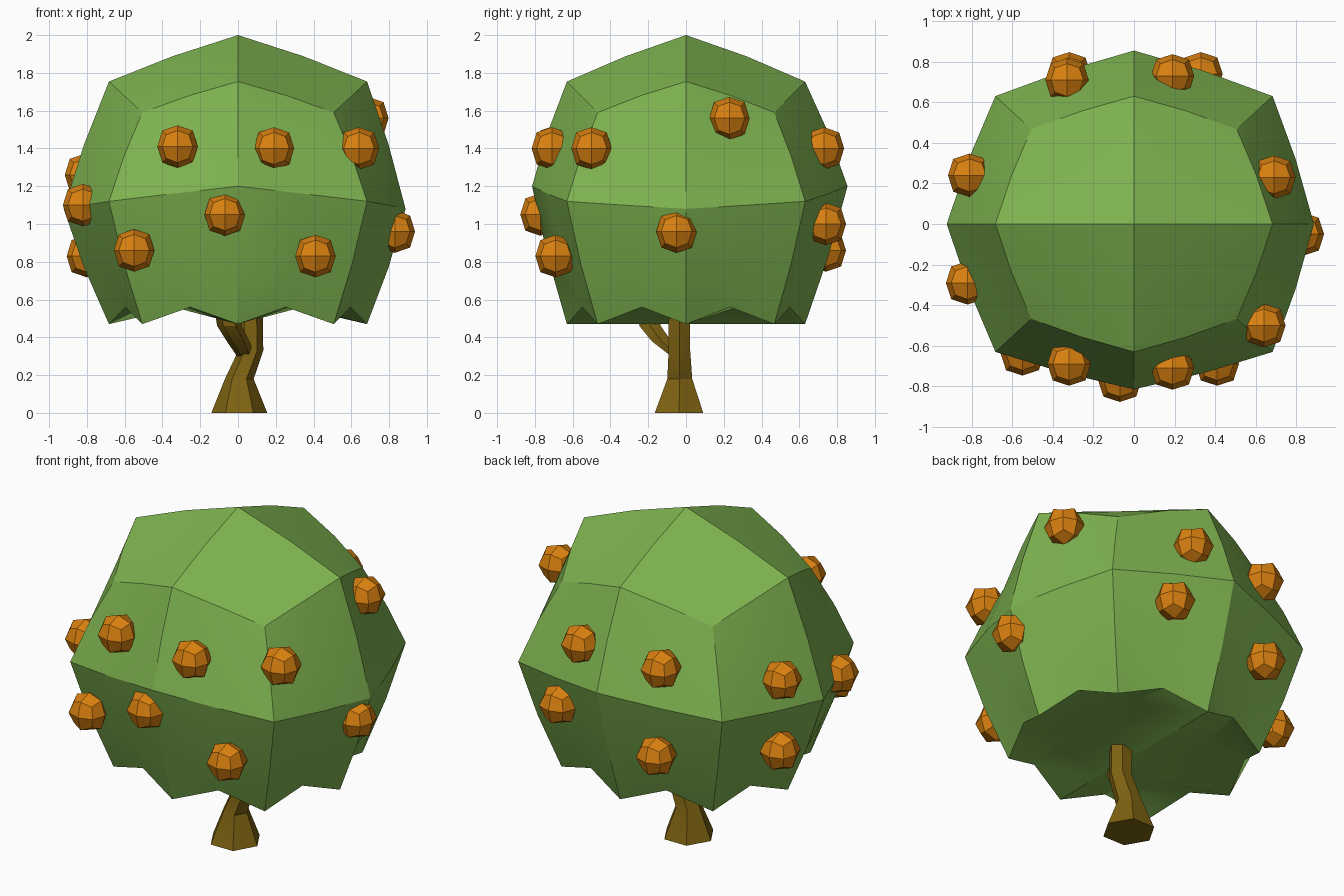
import bpy, bmesh, math
from mathutils import Vector

cube = bpy.data.objects.get("Cube")
if cube:
    bpy.data.objects.remove(cube, do_unlink=True)


def material(name, rgb):
    mat = bpy.data.materials.new(name)
    mat.use_nodes = True
    mat.diffuse_color = (*rgb, 1)
    mat.node_tree.nodes["Principled BSDF"].inputs["Base Color"].default_value = (*rgb, 1)
    return mat


leaf_green = material("leaf green", (0.21, 0.45, 0.08))
bark_brown = material("bark brown", (0.21, 0.125, 0.006))
fruit_orange = material("fruit orange", (0.70, 0.22, 0.005))


def finish(bm, name, mat, angle):
    bmesh.ops.recalc_face_normals(bm, faces=bm.faces)
    mesh = bpy.data.meshes.new(name)
    bm.to_mesh(mesh)
    bm.free()
    mesh.materials.append(mat)
    obj = bpy.data.objects.new(name, mesh)
    bpy.context.collection.objects.link(obj)
    bpy.ops.object.select_all(action='DESELECT')
    obj.select_set(True)
    bpy.context.view_layer.objects.active = obj
    bpy.ops.object.shade_smooth_by_angle(angle=math.radians(angle))
    return obj


def split(bm):
    bmesh.ops.subdivide_edges(bm, edges=bm.edges[:], cuts=1, use_grid_fill=True)


def rounded_cube():
    """Cube split once, with edge middles and corners pulled in."""
    bm = bmesh.new()
    bmesh.ops.create_cube(bm, size=2)
    split(bm)
    for v in bm.verts:
        axes = sum(abs(c) > 0.5 for c in v.co)
        v.co *= {1: 1.0, 2: 0.755, 3: 0.56}[axes]
    return bm


def tube(name, rings, sides=6):
    """Skin of horizontal rings given as x, y, z, radius."""
    bm = bmesh.new()
    loops = []
    for x, y, z, r in rings:
        loops.append([bm.verts.new((x + r * math.cos(math.tau * i / sides),
                                    y + r * math.sin(math.tau * i / sides), z))
                      for i in range(sides)])
    for a, b in zip(loops, loops[1:]):
        for i in range(sides):
            j = (i + 1) % sides
            bm.faces.new((a[i], a[j], b[j], b[i]))
    bm.faces.new(loops[0])
    bm.faces.new(loops[-1])
    return finish(bm, name, bark_brown, 30)


# Crown: faceted ball with a flattened, notched underside
bm = rounded_cube()
for v in bm.verts:
    x, y, z = v.co
    if z > 0.95:
        height = 2.0
    elif z < -0.1:
        height = 0.47
    else:
        height = 1.12 + 0.84 * z
    if abs(y) > 0.95:
        height = 1.2
    v.co = (x * 0.905, y * 0.835, height)
    if abs(x) > 0.95:
        v.co.x -= 0.018
        v.co.z = 1.08
    if abs(y) > 0.95:
        v.co.y += 0.02
corner_points = {tuple(v.co) for v in bm.verts}
split(bm)
middle = Vector((0, 0, 1.15))
for v in bm.verts:
    if tuple(v.co) in corner_points:
        continue
    if v.co.z < 0.5:
        if abs(v.co.x) > 0.05:
            v.co.z = 0.56
    else:
        v.co = middle + (v.co - middle) * 1.015
finish(bm, "crown", leaf_green, 30)

# Trunk with a flared foot, and a short branch leaning forward
tube("trunk", [(0.007, -0.037, 0, 0.148), (0.007, -0.033, 0.18, 0.076),
               (0.068, -0.035, 0.33, 0.066), (0.064, -0.035, 0.72, 0.064)])
tube("branch", [(0.04, -0.04, 0.30, 0.045), (0, -0.13, 0.38, 0.06),
                (-0.045, -0.19, 0.46, 0.065), (-0.07, -0.21, 0.6, 0.065)])

# Fruit scattered round the crown
fruit_places = [
    (-0.32, -0.69, 1.41), (0.19, -0.71, 1.40), (0.64, -0.50, 1.40),
    (-0.07, -0.77, 1.05), (-0.55, -0.64, 0.86), (0.41, -0.69, 0.83),
    (0.83, -0.05, 0.96), (0.69, 0.23, 1.56), (-0.82, -0.29, 1.10),
    (-0.81, 0.24, 1.26), (-0.80, 0.24, 0.83), (0.19, 0.73, 1.40),
    (-0.33, 0.71, 1.38), (-0.32, 0.74, 0.86), (0.33, 0.74, 1.00)]
bm = rounded_cube()
for v in bm.verts:
    v.co *= 0.107
    v.co.z *= 1.05
first = finish(bm, "fruit", fruit_orange, 35)
first.location = fruit_places[0]
for place in fruit_places[1:]:
    fruit = bpy.data.objects.new("fruit", first.data)
    fruit.location = place
    bpy.context.collection.objects.link(fruit)
